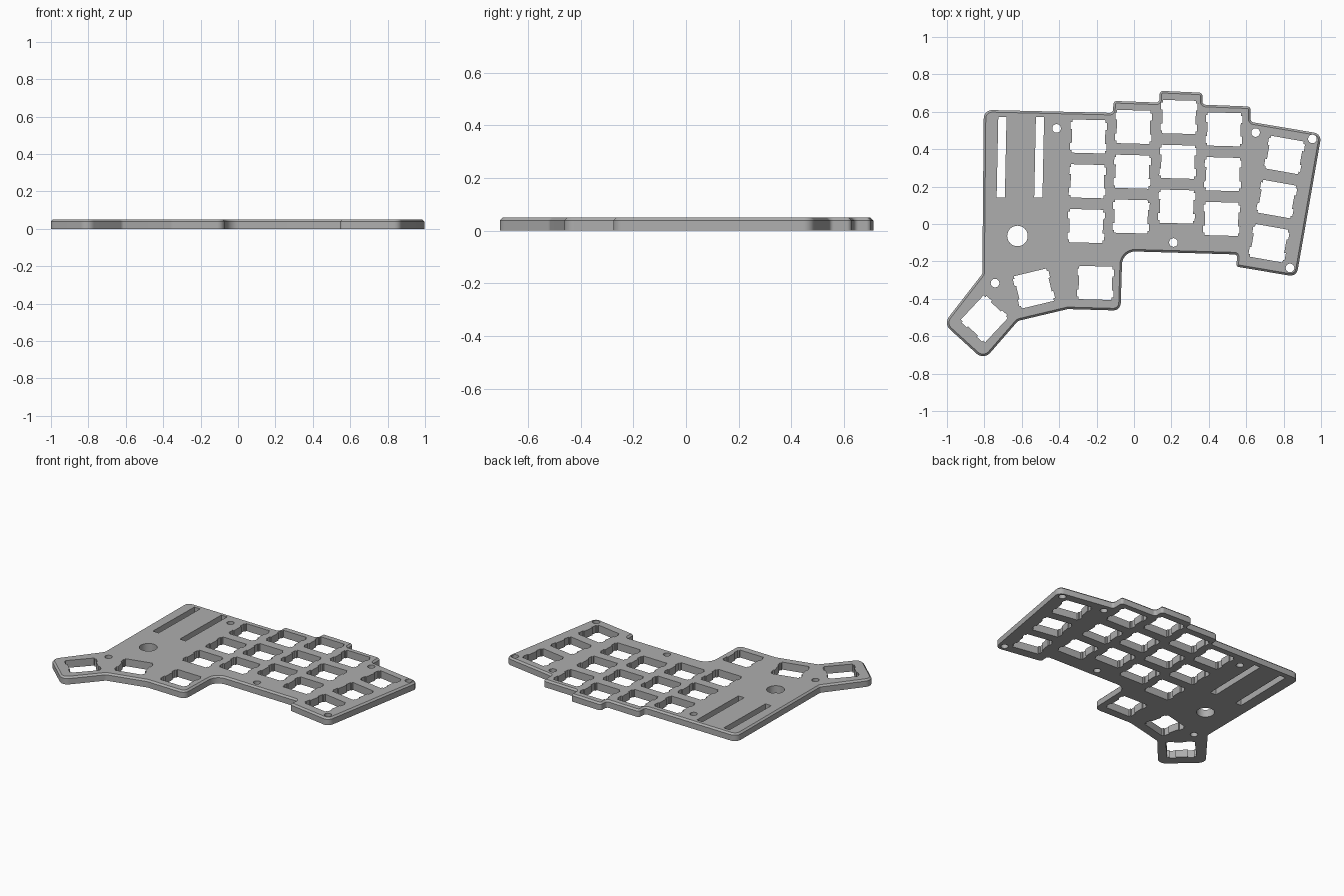
import bpy, bmesh, math
from mathutils import Vector, Matrix

if "Cube" in bpy.data.objects:
    bpy.data.objects.remove(bpy.data.objects["Cube"])

THICK = 0.05
CHAMFER = 0.011
TILT = -1.5          # degrees, tilt of the main key grid

grey = bpy.data.materials.new("plate grey")
grey.diffuse_color = (0.42, 0.42, 0.42, 1)
grey.use_nodes = True
grey.node_tree.nodes["Principled BSDF"].inputs["Base Color"].default_value = grey.diffuse_color


def rounded(corners, steps=8):
    """Fillet every (x, y, radius) corner of a closed outline."""
    pts, n = [], len(corners)
    for i, (x, y, r) in enumerate(corners):
        p = Vector((x, y))
        a = (Vector(corners[i - 1][:2]) - p).normalized()
        b = (Vector(corners[(i + 1) % n][:2]) - p).normalized()
        half = a.angle(b) / 2
        if r == 0:
            pts.append(p)
            continue
        centre = p + (a + b).normalized() * r / math.sin(half)
        start = p + a * r / math.tan(half) - centre
        end = p + b * r / math.tan(half) - centre
        sweep = start.angle_signed(end)
        for k in range(steps + 1):
            t = -sweep * k / steps
            pts.append(centre + Matrix.Rotation(t, 2) @ start)
    return pts


def prism(bm, pts, z0, z1):
    """Extrude a closed outline between two heights, return the top face."""
    base = bm.faces.new([bm.verts.new((p[0], p[1], z0)) for p in pts])
    base.normal_update()
    if base.normal.z > 0:
        base.normal_flip()
    ext = bmesh.ops.extrude_face_region(bm, geom=[base], use_keep_orig=True)
    top = [f for f in ext["geom"] if isinstance(f, bmesh.types.BMFace)][0]
    bmesh.ops.translate(bm, vec=(0, 0, z1 - z0), verts=top.verts[:])
    bmesh.ops.recalc_face_normals(bm, faces=bm.faces[:])
    return top


def make_object(name, bm):
    mesh = bpy.data.meshes.new(name)
    bm.to_mesh(mesh)
    bm.free()
    mesh.materials.append(grey)
    obj = bpy.data.objects.new(name, mesh)
    bpy.context.collection.objects.link(obj)
    return obj


def placed(pts, x, y, deg):
    rot = Matrix.Rotation(math.radians(deg), 2)
    return [rot @ Vector(p) + Vector((x, y)) for p in pts]


# plate outline with stepped top edge, thumb wing and tilted outer column
outline = [
    (-0.803, 0.610, 0.045), (-0.112, 0.594, 0.018), (-0.110, 0.658, 0.018),
    (0.136, 0.649, 0.018), (0.137, 0.712, 0.018), (0.366, 0.702, 0.018),
    (0.366, 0.638, 0.018), (0.623, 0.628, 0.018), (0.623, 0.546, 0.018),
    (1.003, 0.482, 0.04), (0.869, -0.282, 0.04), (0.547, -0.228, 0.014),
    (0.552, -0.163, 0.014), (-0.062, -0.145, 0.07), (-0.072, -0.463, 0.04),
    (-0.355, -0.455, 0.06), (-0.620, -0.518, 0.03), (-0.803, -0.728, 0.05),
    (-1.018, -0.533, 0.05), (-0.811, -0.267, 0.02)]
bm = bmesh.new()
top = prism(bm, rounded(outline), 0, THICK)
bmesh.ops.bevel(bm, geom=top.edges[:], offset=CHAMFER, segments=1,
                affect='EDGES', clamp_overlap=False)
plate = make_object("switch_plate", bm)

# switch opening: square with two clip notches on each side
H, N, Y0, Y1 = 0.089, 0.098, 0.037, 0.075
right = [(H, -H), (H, -Y1), (N, -Y1), (N, -Y0), (H, -Y0),
         (H, Y0), (N, Y0), (N, Y1), (H, Y1), (H, H)]
switch = right + [(-x, -y) for x, y in right]

# switch positions: four stepped columns, tilted outer column, thumb keys
keys = []
for x, y, deg in [(-0.243, 0.468, TILT), (-0.003, 0.519, TILT),
                  (0.241, 0.572, TILT), (0.481, 0.506, TILT),
                  (0.805, 0.369, -10)]:
    a = math.radians(deg)
    for row in range(3):
        d = 0.2395 * row
        keys.append((x + d * math.sin(a), y - d * math.cos(a), deg))
keys += [(-0.206, -0.315, TILT), (-0.535, -0.345, 13.5), (-0.800, -0.507, 47)]

bm = bmesh.new()
for key in keys:
    prism(bm, placed(switch, *key), -0.05, 0.1)

# long controller slots
slot = [(-0.022, -0.215), (0.022, -0.215), (0.022, 0.215), (-0.022, 0.215)]
for x in (-0.708, -0.507):
    prism(bm, placed(slot, x, 0.357, -1.2), -0.05, 0.1)

# round hole and screw holes
for x, y, r in [(-0.623, -0.064, 0.055), (-0.414, 0.511, 0.023),
                (0.650, 0.489, 0.023), (0.954, 0.455, 0.023),
                (0.834, -0.235, 0.023), (0.211, -0.099, 0.023),
                (-0.743, -0.316, 0.023)]:
    ring = [(x + r * math.cos(i * math.tau / 32),
             y + r * math.sin(i * math.tau / 32)) for i in range(32)]
    prism(bm, ring, -0.05, 0.1)
cutter = make_object("hole_cutter", bm)
cutter.hide_render = True

# cut the holes, then drop the cutter
mod = plate.modifiers.new("holes", 'BOOLEAN')
mod.operation = 'DIFFERENCE'
mod.solver = 'EXACT'
mod.object = cutter
bpy.context.view_layer.objects.active = plate
plate.select_set(True)
bpy.ops.object.modifier_apply(modifier=mod.name)
bpy.data.objects.remove(cutter)
bpy.ops.object.shade_smooth_by_angle(angle=math.radians(30))
